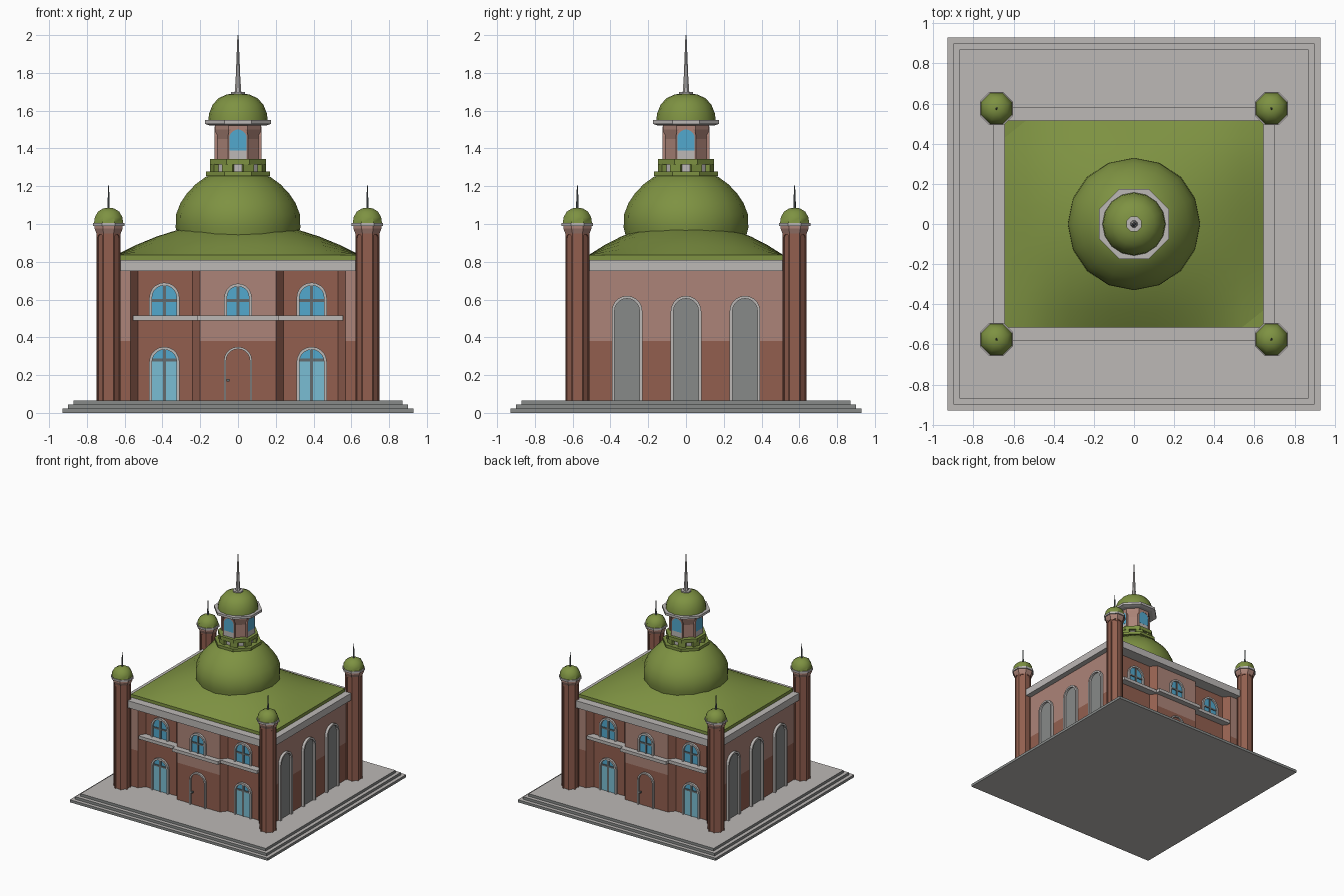
import bpy, bmesh, math
from mathutils import Matrix, Vector

if "Cube" in bpy.data.objects:
    bpy.data.objects.remove(bpy.data.objects["Cube"])


def material(name, r, g, b):
    m = bpy.data.materials.new(name)
    lin = [((c / 255 + 0.055) / 1.055) ** 2.4 for c in (r, g, b)]
    m.diffuse_color = (*lin, 1)
    m.use_nodes = True
    m.node_tree.nodes["Principled BSDF"].inputs["Base Color"].default_value = m.diffuse_color
    return m


GREEN = material("green_roof", 126, 146, 66)
LIGHT = material("light_brick", 172, 132, 120)
DARK = material("dark_brick", 146, 95, 79)
STONE = material("pale_stone", 188, 184, 182)
GREY = material("grey_stone", 135, 138, 137)
GLASS = material("blue_glass", 82, 168, 205)
PANE = material("pale_glass", 122, 190, 212)
BAR = material("window_bar", 100, 108, 110)


def finish(name, bm, mats, smooth=False, matrix=None):
    bmesh.ops.recalc_face_normals(bm, faces=bm.faces[:])
    me = bpy.data.meshes.new(name)
    bm.to_mesh(me)
    bm.free()
    for m in mats:
        me.materials.append(m)
    ob = bpy.data.objects.new(name, me)
    bpy.context.collection.objects.link(ob)
    if matrix:
        ob.matrix_world = matrix
    if smooth:
        bpy.ops.object.select_all(action='DESELECT')
        ob.select_set(True)
        bpy.context.view_layer.objects.active = ob
        bpy.ops.object.shade_smooth_by_angle(angle=math.radians(40))
    return ob


def box(name, x0, x1, y0, y1, z0, z1, mats, matrix=None, rule=None):
    bm = bmesh.new()
    bmesh.ops.create_cube(bm, size=1)
    for v in bm.verts:
        v.co = Vector(((x0 + x1) / 2 + v.co.x * (x1 - x0), (y0 + y1) / 2 + v.co.y * (y1 - y0),
                       (z0 + z1) / 2 + v.co.z * (z1 - z0)))
    if rule:
        bm.normal_update()
        for f in bm.faces:
            f.material_index = rule(f)
    return finish(name, bm, mats, matrix=matrix)


def lathe(name, profile, n, mat, x=0, y=0, flat=True, smooth=False):
    """Stack of n-sided rings; flat=True measures the radius to the flats."""
    bm = bmesh.new()
    off, k = (math.pi / n, 1 / math.cos(math.pi / n)) if flat else (0, 1)
    rings = [[bm.verts.new((r * k * math.cos(off + 2 * math.pi * i / n),
                            r * k * math.sin(off + 2 * math.pi * i / n), z)) for i in range(n)]
             for r, z in profile]
    for a, b in zip(rings, rings[1:]):
        for i in range(n):
            j = (i + 1) % n
            bm.faces.new((a[i], a[j], b[j], b[i]))
    bm.faces.new(rings[0])
    bm.faces.new(rings[-1])
    return finish(name, bm, [mat], smooth, Matrix.Translation((x, y, 0)))


def arch(w, z0, top, rise=None, n=10):
    rise = rise or w
    return [(w, z0)] + [(w * math.cos(math.pi * i / n), top - rise + rise * math.sin(math.pi * i / n))
                        for i in range(n + 1)] + [(-w, z0)]


def arch_plate(name, pts, depth, mat, matrix):
    """Filled arch standing out of the wall towards local -y."""
    bm = bmesh.new()
    f = bm.faces.new([bm.verts.new((x, 0, z)) for x, z in pts])
    new = bmesh.ops.extrude_face_region(bm, geom=[f])["geom"]
    bmesh.ops.translate(bm, vec=(0, -depth, 0), verts=[v for v in new if isinstance(v, bmesh.types.BMVert)])
    finish(name, bm, [mat], matrix=matrix)


def arch_band(name, outer, inner, depth, mat, matrix):
    """Open band between two outlines with the same point count."""
    bm = bmesh.new()
    rows = [[bm.verts.new((x, y, z)) for x, z in pts]
            for pts, y in ((outer, 0), (outer, -depth), (inner, -depth), (inner, 0))]
    for r in range(4):
        a, b = rows[r], rows[(r + 1) % 4]
        for i in range(len(a) - 1):
            bm.faces.new((a[i], a[i + 1], b[i + 1], b[i]))
    bm.faces.new([r[0] for r in rows])
    bm.faces.new([r[-1] for r in rows])
    finish(name, bm, [mat], matrix=matrix)


def on_wall(angle, x, dist, cx=0, cy=0):
    return Matrix.Translation((cx, cy, 0)) @ Matrix.Rotation(angle, 4, 'Z') @ Matrix.Translation((x, -dist, 0))


# Stepped platform
for i, half in enumerate((0.93, 0.90, 0.87)):
    box(f"platform_step_{i + 1}", -half, half, -half, half, 0.022 * i, 0.022 * (i + 1), [STONE, GREY],
        rule=lambda f: 0 if abs(f.normal.z) > 0.5 else 1)

# Walls with chamfered bays sunk into front and back
WY, BY, WX = 0.53, 0.48, 0.655
half = [(-WX, -WY), (-0.57, -WY), (-0.53, -BY), (-0.24, -BY), (-0.20, -WY)]
front = half + [(-x, y) for x, y in reversed(half)]
plan = front + [(-x, -y) for x, y in front]
bm = bmesh.new()
rings = [[bm.verts.new((x, y, z)) for x, y in plan] for z in (0.066, 0.38, 0.76)]
for k in range(2):
    for i in range(len(plan)):
        j = (i + 1) % len(plan)
        f = bm.faces.new((rings[k][i], rings[k][j], rings[k + 1][j], rings[k + 1][i]))
        in_bay = 0.2 < abs(f.calc_center_median().x) < 0.569
        f.material_index = 1 if k == 0 or in_bay else 0
bm.faces.new(rings[2])
finish("walls", bm, [LIGHT, DARK])

# Cornice and swelling roof
box("cornice", -0.70, 0.70, -0.58, 0.58, 0.75, 0.81, [STONE])
box("roof_edge", -0.645, 0.645, -0.515, 0.515, 0.81, 0.836, [GREEN])
bm = bmesh.new()
bmesh.ops.create_grid(bm, x_segments=12, y_segments=12, size=1)
for v in bm.verts:
    u, w = v.co.x, v.co.y
    v.co = (0.645 * u, 0.515 * w, 0.836 + 0.176 * (1 - u * u) * (1 - w * w))
finish("roof", bm, [GREEN], True)

# Main dome
lathe("main_dome", [(0.31, 0.90), (0.33, 0.98), (0.328, 1.05), (0.305, 1.11), (0.272, 1.16),
                    (0.225, 1.21), (0.17, 1.25), (0.1, 1.27)], 16, GREEN, flat=False, smooth=True)

# Lantern drum, piers, windows and cap
lathe("drum_lower_ring", [(0.17, 1.255), (0.17, 1.278)], 8, GREEN)
lathe("drum_core", [(0.125, 1.27), (0.125, 1.32)], 8, STONE)
lathe("drum_upper_ring", [(0.147, 1.315), (0.147, 1.345)], 8, GREEN)
for i in range(8):
    a = i * math.pi / 4
    box("drum_block", -0.03, 0.03, -0.014, 0.01, 1.275, 1.318, [GREEN], on_wall(a + math.pi / 8, 0, 0.135))
lathe("lantern_body", [(0.108, 1.34), (0.108, 1.45), (0.122, 1.50), (0.122, 1.53)], 8, LIGHT)
for i in range(4):
    m = on_wall(i * math.pi / 2, 0, 0.108)
    arch_band("lantern_window_frame", arch(0.053, 1.345, 1.515, 0.05), arch(0.046, 1.345, 1.5, 0.045),
              0.016, LIGHT, m)
    arch_plate("lantern_window", arch(0.046, 1.39, 1.5, 0.045), 0.015, GLASS, m)
    box("lantern_sill", -0.047, 0.047, -0.014, 0, 1.345, 1.39, [STONE], m)
lathe("lantern_cornice", [(0.15, 1.522), (0.175, 1.53), (0.175, 1.55)], 8, STONE)
lathe("lantern_dome", [(0.157, 1.55), (0.153, 1.585), (0.135, 1.63), (0.105, 1.665), (0.06, 1.686),
                       (0.02, 1.69)], 16, GREEN, flat=False, smooth=True)
lathe("finial_disc", [(0.038, 1.685), (0.038, 1.698)], 8, STONE)
lathe("finial_spike", [(0.018, 1.69), (0.012, 1.78), (0.003, 2.0)], 8, STONE)

# Corner towers
for sx in (-1, 1):
    for sy in (-1, 1):
        x, y = 0.685 * sx, 0.575 * sy
        lathe("tower_shaft", [(0.057, 0.066), (0.057, 0.97)], 8, DARK, x, y)
        for i in range(8):
            arch_band("tower_panel_frame", arch(0.026, 0.066, 0.965, 0.01), arch(0.019, 0.066, 0.945),
                      0.006, DARK, on_wall(i * math.pi / 4, 0, 0.057, x, y))
        lathe("tower_capital", [(0.064, 0.95), (0.074, 0.975), (0.074, 0.993)], 8, LIGHT, x, y)
        lathe("tower_ring", [(0.083, 0.99), (0.083, 1.006)], 8, STONE, x, y)
        lathe("tower_dome", [(0.077, 1.006), (0.073, 1.035), (0.057, 1.065), (0.03, 1.082), (0.008, 1.086)],
              8, GREEN, x, y, smooth=True)
        lathe("tower_spike", [(0.006, 1.08), (0.005, 1.13), (0.002, 1.205)], 6, BAR, x, y)


def window(x, dist, w, z0, top, angle, bar_z, door=False):
    m = on_wall(angle, x, dist)
    g = w - 0.015
    arch_band("window_frame", arch(w, z0, top), arch(g, z0, top - 0.015), 0.018, STONE, m)
    arch_plate("window_glass", arch(g, z0, top - 0.015), 0.004, GLASS, m)
    if door:
        box("glass_door", -g, g, -0.006, 0, z0, bar_z, [PANE], m)
    box("window_upright", -0.008, 0.008, -0.011, 0, z0, top - 0.016, [BAR], m)
    box("window_crossbar", -g, g, -0.010, 0, bar_z - 0.007, bar_z + 0.007, [BAR], m)


# Front and back: windows, door and stepped balcony
for a in (0, math.pi):
    for s in (-1, 1):
        window(0.39 * s, BY, 0.08, 0.066, 0.35, a, 0.28, True)
        window(0.39 * s, BY, 0.08, 0.512, 0.69, a, 0.595)
        box("bay_balcony", min(0.2 * s, 0.555 * s), max(0.2 * s, 0.555 * s), -0.54, -0.46, 0.488, 0.515,
            [STONE], on_wall(a, 0, 0))
    window(0, WY, 0.073, 0.512, 0.685, a, 0.595)
    box("centre_balcony", -0.215, 0.215, -0.577, -0.5, 0.488, 0.515, [STONE], on_wall(a, 0, 0))
    m = on_wall(a, 0, WY)
    arch_band("door_frame", arch(0.075, 0.066, 0.35), arch(0.063, 0.066, 0.338), 0.018, STONE, m)
    arch_plate("door", arch(0.063, 0.066, 0.338), 0.005, DARK, m)
    box("door_knob", -0.06, -0.046, -0.02, 0, 0.165, 0.179, [BAR], m)

# Sides: three tall blind arches each
for a in (math.pi / 2, -math.pi / 2):
    for x in (-0.312, 0, 0.312):
        m = on_wall(a, x, WX)
        arch_band("side_arch_frame", arch(0.081, 0.066, 0.62), arch(0.066, 0.066, 0.605), 0.022, STONE, m)
        arch_plate("side_arch_panel", arch(0.066, 0.066, 0.605), 0.005, GREY, m)
